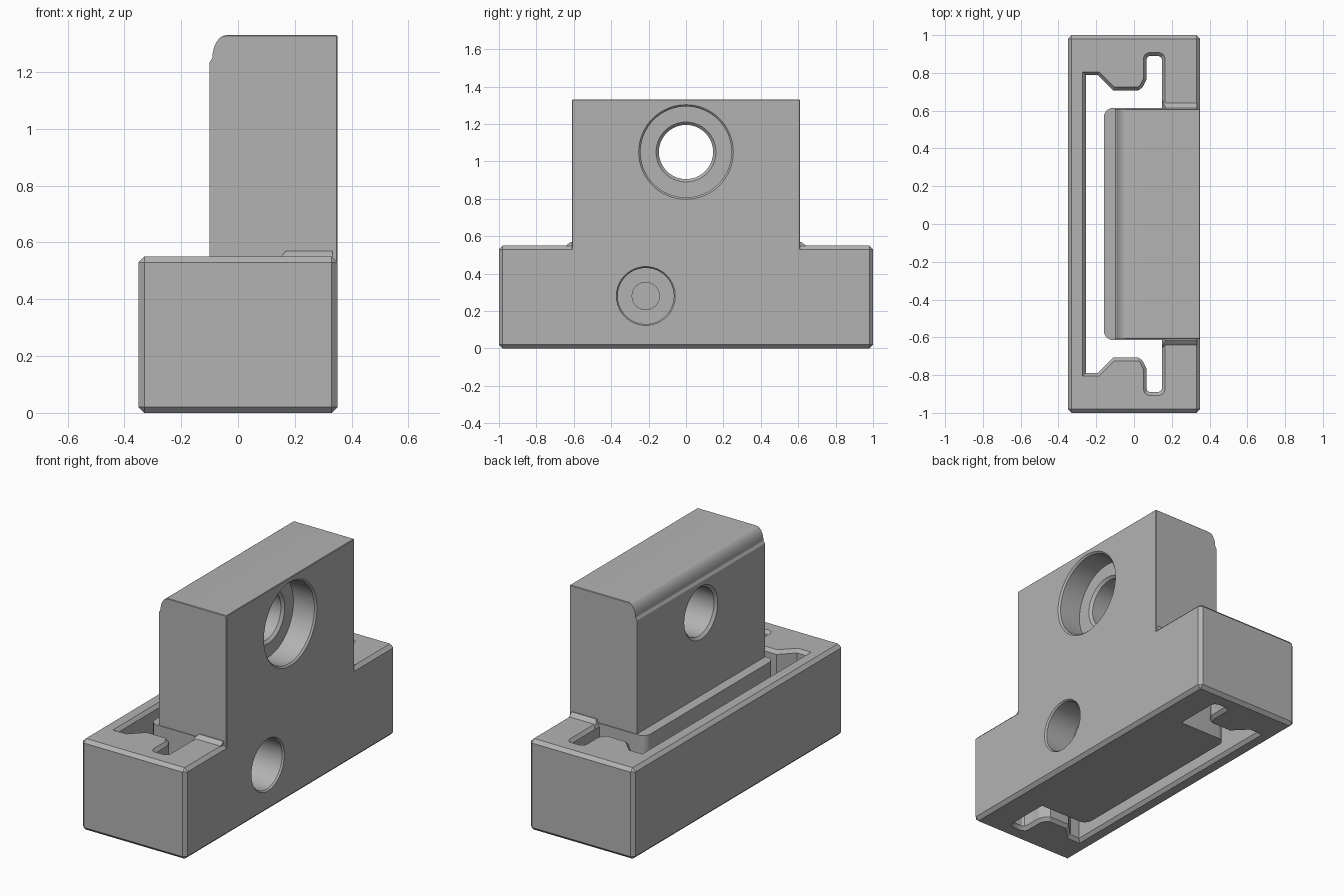
import bpy, bmesh, math
from mathutils import Vector

old = bpy.data.objects.get("Cube")
if old:
    bpy.data.objects.remove(old, do_unlink=True)

grey = bpy.data.materials.new("plain grey")
grey.use_nodes = True
grey.diffuse_color = (0.45, 0.45, 0.45, 1)
grey.node_tree.nodes["Principled BSDF"].inputs["Base Color"].default_value = grey.diffuse_color


def finish(name, bm):
    bmesh.ops.recalc_face_normals(bm, faces=bm.faces)
    mesh = bpy.data.meshes.new(name)
    bm.to_mesh(mesh)
    bm.free()
    mesh.materials.append(grey)
    ob = bpy.data.objects.new(name, mesh)
    bpy.context.collection.objects.link(ob)
    return ob


def loft(rings):
    """Closed solid through equal rings of points."""
    bm = bmesh.new()
    loops = [[bm.verts.new(p) for p in ring] for ring in rings]
    n = len(loops[0])
    for a, b in zip(loops, loops[1:]):
        for i in range(n):
            j = (i + 1) % n
            bm.faces.new((a[i], a[j], b[j], b[i]))
    bm.faces.new(loops[0])
    bm.faces.new(loops[-1])
    bmesh.ops.recalc_face_normals(bm, faces=bm.faces)
    return bm


def chamfer(bm, rule, width=0.02):
    edges = [e for e in bm.edges if rule((e.verts[0].co + e.verts[1].co) / 2, e)]
    bmesh.ops.bevel(bm, geom=edges, offset=width, segments=1, affect='EDGES', clamp_overlap=True)


def bore(name, y, z, profile, steps=64):
    """Stepped round cutter along x; profile holds (x, radius)."""
    angles = [2 * math.pi * i / steps for i in range(steps)]
    return finish(name, loft([[(x, y + r * math.cos(a), z + r * math.sin(a)) for a in angles]
                              for x, r in profile]))


def combine(target, other, operation):
    mod = target.modifiers.new(operation, 'BOOLEAN')
    mod.operation, mod.solver, mod.object = operation, 'EXACT', other
    bpy.context.view_layer.objects.active = target
    bpy.ops.object.modifier_apply(modifier=mod.name)
    bpy.data.objects.remove(other, do_unlink=True)


# Base block with chamfered edges
W, BASE, TOP = 0.35, 0.55, 1.33
rect = [(-W, -1), (W, -1), (W, 1), (-W, 1)]
bm = loft([[(x, y, z) for x, y in rect] for z in (0, BASE)])
chamfer(bm, lambda m, e: True)
body = finish("clamp_block", bm)

# C-shaped flexure slot: (x, y, chamfer direction x, chamfer direction y)
half = [(-0.16 + 0.05 * (1 - math.cos(a)), 0.565 + 0.05 * math.sin(a), 0, 0)
        for a in [math.pi / 2 * i / 6 for i in range(7)]]
half += [(0.148, 0.615, 1, 0), (0.148, 0.87, 1, 0.4), (0.143, 0.883, 0.8, 0.8),
         (0.13, 0.89, 0.4, 1), (0.083, 0.89, -0.4, 1), (0.071, 0.883, -0.8, 0.8),
         (0.066, 0.87, -1, 0.4), (0.066, 0.765, -1, 0.3), (0.045, 0.723, -0.8, 0.5),
         (0.025, 0.708, -0.3, 1), (-0.11, 0.708, 0.4, 1), (-0.19, 0.788, 0.4, 1),
         (-0.255, 0.788, -1, 1)]
outline = half + [(x, -y, dx, -dy) for x, y, dx, dy in reversed(half)]
C = 0.017
slot = finish("slot_cutter", loft([[(x + dx * k, y + dy * k, z) for x, y, dx, dy in outline]
              for z, k in ((-0.02, 2 * C), (0.02, 0), (BASE - 0.02, 0), (BASE + 0.02, 2 * C))]))
combine(body, slot, 'DIFFERENCE')

# Upright plate, rounded along one top edge
H = 0.61
side = [(W, 0.3), (W, TOP), (-0.04, TOP)]
side += [(-0.04 - 0.05 * math.sin(a), TOP - 0.08 * (1 - math.cos(a)))
         for a in [math.pi / 2 * i / 8 for i in range(1, 9)]]
side += [(-0.1, 1.235), (-0.1, 0.3)]
bm = loft([[(x, y, z) for x, z in side] for y in (-H, H)])


def upright_edge(m, e):
    return ((m.x > W - 0.01 and m.z > 0.5) or
            (m.z > TOP - 0.001 and abs(m.y) > H - 0.01))


chamfer(bm, upright_edge)
combine(body, finish("upright", bm), 'UNION')

# Small sloping fillets where the shoulders meet the upright
for s in (-1, 1):
    tri = [(0.59, 0.52, 0.15), (0.655, 0.535, 0.15), (0.635, 0.555, 0.155),
           (0.615, 0.57, 0.17), (0.59, 0.57, 0.17)]
    bm = loft([[(x0, s * y, z) for y, z, x0 in tri], [(0.333, s * y, z) for y, z, x0 in tri]])
    combine(body, finish("shoulder_fillet", bm), 'UNION')

# Counterbored through hole and lower screw recess
combine(body, bore("upper_hole", 0, 1.05, [
    (-0.12, 0.18), (-0.085, 0.145), (0.185, 0.145), (0.2, 0.16), (0.2001, 0.243),
    (0.34, 0.243), (0.36, 0.263)]), 'DIFFERENCE')
combine(body, bore("lower_hole", -0.215, 0.28, [
    (-0.2, 0.073), (0.15, 0.073), (0.1501, 0.15), (0.34, 0.15), (0.36, 0.165)]), 'DIFFERENCE')

# Smooth curved walls, keep machined edges crisp
bpy.ops.object.select_all(action='DESELECT')
body.select_set(True)
bpy.context.view_layer.objects.active = body
bpy.ops.object.shade_smooth_by_angle(angle=math.radians(25))
